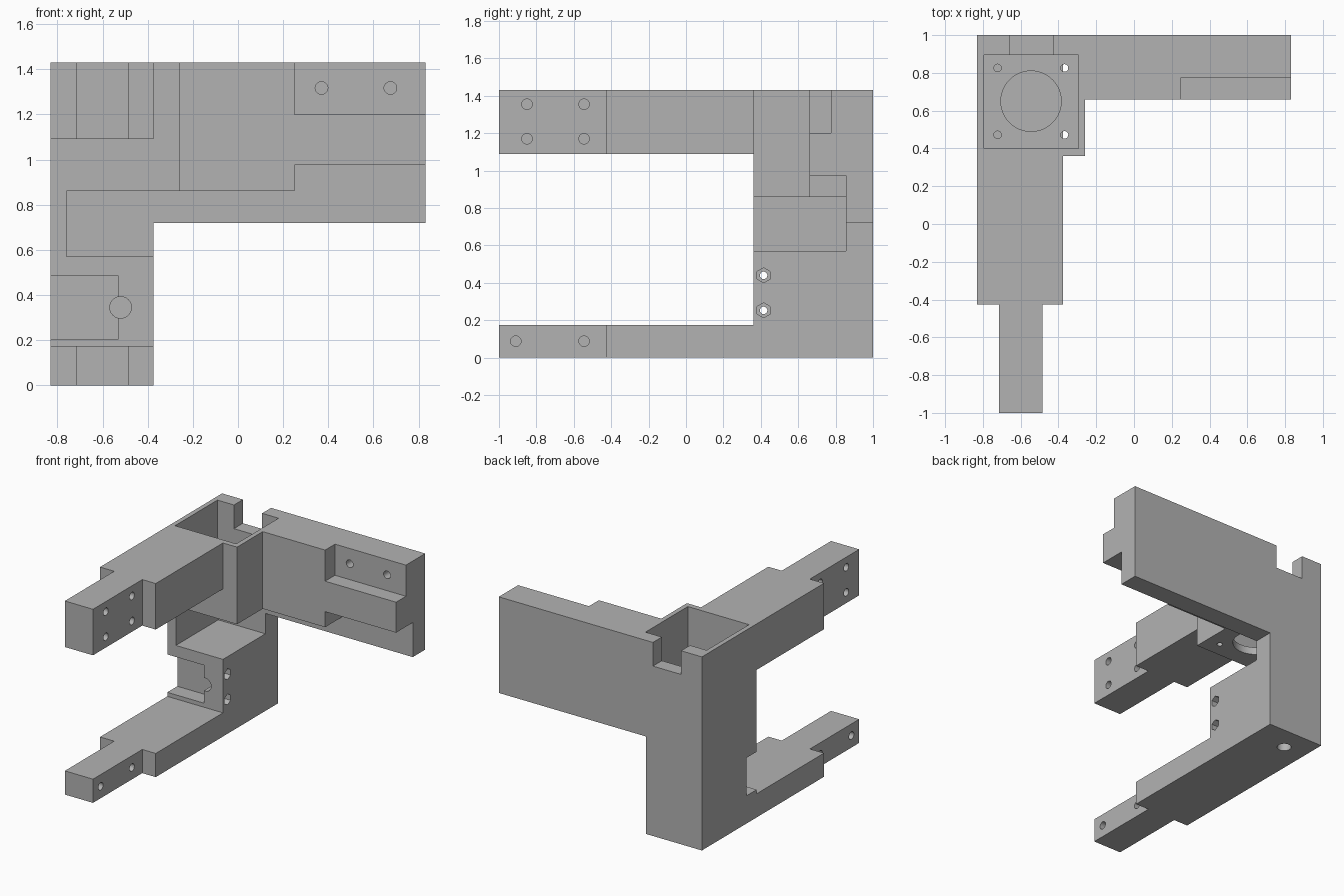
import bpy, bmesh, math
from mathutils import Matrix, Vector

if "Cube" in bpy.data.objects:
    bpy.data.objects.remove(bpy.data.objects["Cube"], do_unlink=True)

grey = bpy.data.materials.new("plain_grey")
grey.use_nodes = True
grey.diffuse_color = (0.45, 0.45, 0.45, 1)
grey.node_tree.nodes["Principled BSDF"].inputs["Base Color"].default_value = grey.diffuse_color


def add_object(name, bm):
    bmesh.ops.recalc_face_normals(bm, faces=bm.faces)
    mesh = bpy.data.meshes.new(name)
    bm.to_mesh(mesh)
    bm.free()
    mesh.materials.append(grey)
    obj = bpy.data.objects.new(name, mesh)
    bpy.context.collection.objects.link(obj)
    return obj


def box(name, xs, ys, zs):
    bm = bmesh.new()
    bmesh.ops.create_cube(bm, size=1)
    for v in bm.verts:
        v.co = Vector([(r[0] + r[1]) / 2 + c * (r[1] - r[0])
                       for c, r in zip(v.co, (xs, ys, zs))])
    return add_object(name, bm)


def rod(name, start, end, radius, sides=32):
    """Cylinder between two points, for drilling holes."""
    a, b = Vector(start), Vector(end)
    turn = (b - a).to_track_quat('Z', 'Y').to_matrix().to_4x4()
    bm = bmesh.new()
    bmesh.ops.create_cone(bm, cap_ends=True, segments=sides, radius1=radius,
                          radius2=radius, depth=(b - a).length,
                          matrix=Matrix.Translation((a + b) / 2) @ turn)
    return add_object(name, bm)


def combine(target, other, operation):
    mod = target.modifiers.new("combine", 'BOOLEAN')
    mod.operation = operation
    mod.solver = 'EXACT'
    mod.object = other
    bpy.context.view_layer.objects.active = target
    bpy.ops.object.modifier_apply(modifier=mod.name)
    bpy.data.objects.remove(other, do_unlink=True)


LEFT, RIGHT = -0.83, -0.375
FRONT = 0.36
TOP = 1.43

# C-shaped frame: column with upper and lower arms, extruded across x
profile = [(1, 0), (-1, 0), (-1, 0.175), (FRONT, 0.175),
           (FRONT, 1.09), (-1, 1.09), (-1, TOP), (1, TOP)]
bm = bmesh.new()
face = bm.faces.new([bm.verts.new((LEFT, y, z)) for y, z in profile])
side = bmesh.ops.extrude_face_region(bm, geom=[face])
bmesh.ops.translate(bm, vec=(RIGHT - LEFT, 0, 0),
                    verts=[g for g in side["geom"] if isinstance(g, bmesh.types.BMVert)])
bracket = add_object("motor_bracket", bm)

# Motor housing and side wing
combine(bracket, box("motor_housing", (LEFT, -0.26), (FRONT, 1), (0.86, TOP)), 'UNION')
combine(bracket, box("wing", (LEFT, 0.83), (0.66, 1), (0.72, TOP)), 'UNION')


def cut(cutter):
    combine(bracket, cutter, 'DIFFERENCE')


# Slot under the housing, wing underside and wing shelf
cut(box("coupler_slot", (-0.76, 0.3), (0.2, 0.855), (0.57, 0.86)))
cut(box("wing_underside", (0.25, 0.95), (0.5, 0.855), (0.6, 0.975)))
cut(box("wing_shelf", (0.25, 0.95), (0.5, 0.775), (1.2, 1.6)))

# Narrow arm tips
for xs in ((-1, -0.715), (-0.485, -0.2)):
    cut(box("arm_step", xs, (-1.2, -0.425), (-0.2, 1.6)))

# Motor pocket with cable notch, shaft hole and screw holes
cut(box("motor_pocket", (-0.795, -0.295), (0.4, 0.895), (0.915, 1.6)))
cut(box("cable_notch", (-0.66, -0.43), (0.85, 1.2), (1.255, 1.6)))
cut(rod("shaft_hole", (-0.545, 0.65, 0.8), (-0.545, 0.65, 1), 0.16, 48))
for x in (-0.722, -0.368):
    for y in (0.472, 0.826):
        cut(rod("motor_screw_hole", (x, y, 0.8), (x, y, 1), 0.02, 24))

# Switch pocket with wire hole and two nut traps
cut(box("switch_pocket", (-1, -0.53), (0.2, 0.477), (0.205, 0.485)))
cut(rod("wire_hole", (-0.52, 0.2, 0.345), (-0.52, 0.7, 0.345), 0.048))
for z in (0.253, 0.44):
    cut(rod("switch_screw_hole", (-0.6, 0.415, z), (-0.3, 0.415, z), 0.02, 24))
    bm = bmesh.new()
    rim = [bm.verts.new((-0.43, 0.415 + 0.04 * math.sin(k * math.pi / 3),
                         z + 0.04 * math.cos(k * math.pi / 3))) for k in range(6)]
    end = bmesh.ops.extrude_face_region(bm, geom=[bm.faces.new(rim)])
    bmesh.ops.translate(bm, vec=(0.13, 0, 0),
                        verts=[g for g in end["geom"] if isinstance(g, bmesh.types.BMVert)])
    cut(add_object("nut_trap", bm))

# Blind hole in the base
cut(rod("base_hole", (-0.65, 0.82, -0.1), (-0.65, 0.82, 0.3), 0.048))

# Blind screw holes on both sides of the arm tips
arm_holes = [(y, z) for y in (-0.85, -0.545) for z in (1.17, 1.355)]
arm_holes += [(-0.91, 0.088), (-0.545, 0.088)]
for y, z in arm_holes:
    for inner, outer in ((-0.625, -0.8), (-0.575, -0.4)):
        cut(rod("arm_screw_hole", (inner, y, z), (outer, y, z), 0.028, 24))

# Blind screw holes in the wing shelf
for x in (0.37, 0.675):
    cut(rod("wing_screw_hole", (x, 0.7, 1.317), (x, 0.93, 1.317), 0.028, 24))

# Tidy flat faces, one material, crisp edges
bm = bmesh.new()
bm.from_mesh(bracket.data)
bmesh.ops.remove_doubles(bm, verts=bm.verts, dist=0.0001)
bmesh.ops.dissolve_limit(bm, angle_limit=0.01, verts=bm.verts, edges=bm.edges)
bm.to_mesh(bracket.data)
bm.free()
bracket.data.materials.clear()
bracket.data.materials.append(grey)
bpy.ops.object.select_all(action='DESELECT')
bracket.select_set(True)
bpy.context.view_layer.objects.active = bracket
bpy.ops.object.shade_smooth_by_angle(angle=math.radians(30))
